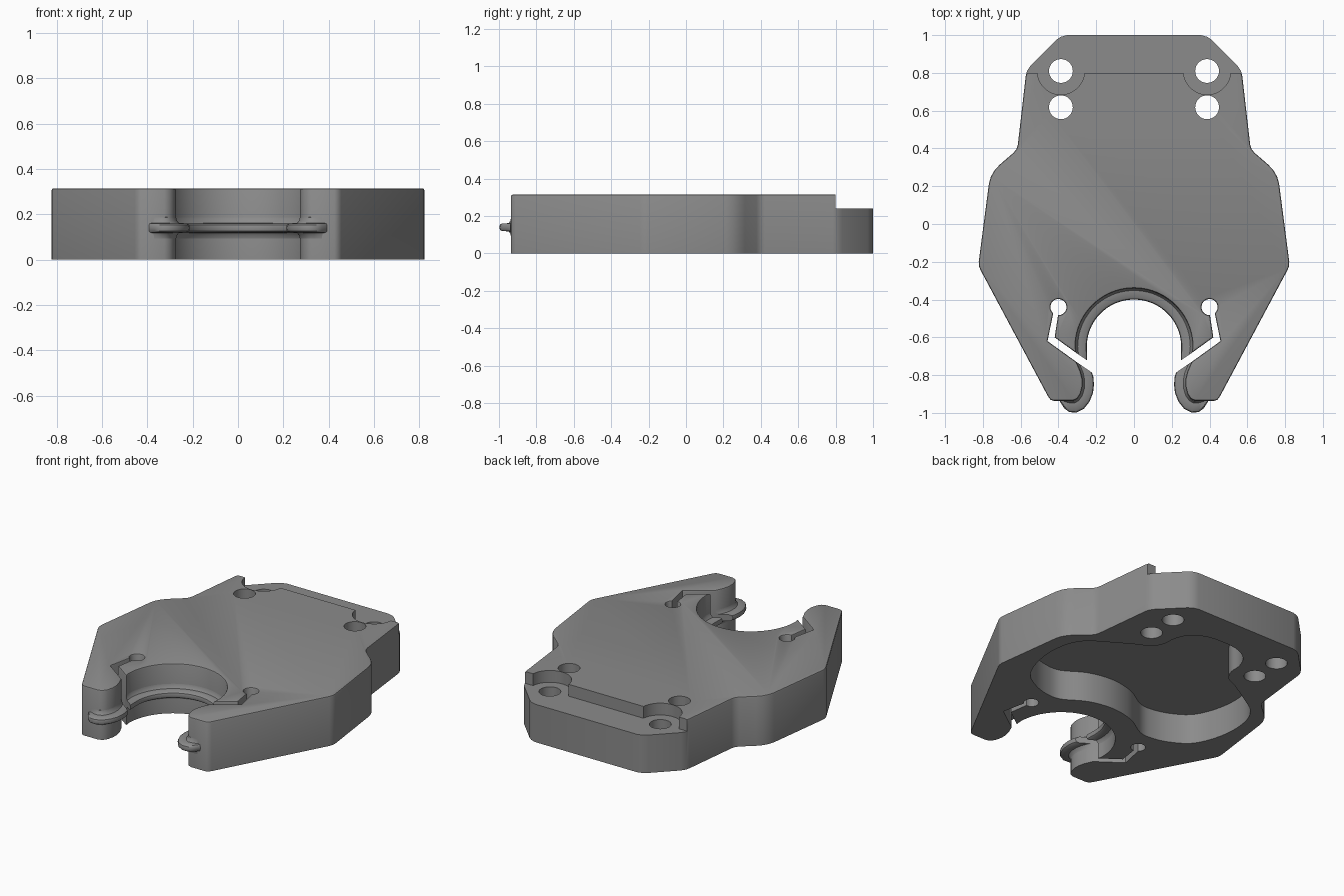
import bpy, bmesh, math
from mathutils import Vector

if "Cube" in bpy.data.objects:
    bpy.data.objects.remove(bpy.data.objects["Cube"])

H = 0.315          # body height
STEP = 0.24        # height of the rear ledge

grey = bpy.data.materials.new("plain grey")
grey.diffuse_color = (0.26, 0.26, 0.26, 1)
grey.use_nodes = True
grey.node_tree.nodes["Principled BSDF"].inputs["Base Color"].default_value = grey.diffuse_color


def arc(cx, cy, r, a0, a1, n):
    """Points along an arc, angles in degrees."""
    return [(cx + r * math.cos(math.radians(a0 + (a1 - a0) * i / n)),
             cy + r * math.sin(math.radians(a0 + (a1 - a0) * i / n))) for i in range(n + 1)]


def mirrored(half):
    """Close a half outline that starts and ends on x = 0."""
    return half + [(-x, y) for x, y in reversed(half[1:-1])]


def smooth(pts, n=4):
    """Closed Catmull-Rom curve through the points."""
    out, m = [], len(pts)
    P = [Vector(p) for p in pts]
    for i in range(m):
        a, b, c, d = P[i - 1], P[i], P[(i + 1) % m], P[(i + 2) % m]
        for k in range(n):
            t = k / n
            out.append(tuple(0.5 * (2 * b + (c - a) * t + (2 * a - 5 * b + 4 * c - d) * t * t
                                    + (3 * b - a - 3 * c + d) * t ** 3)))
    return out


def make_object(name, bm):
    bmesh.ops.recalc_face_normals(bm, faces=bm.faces)
    me = bpy.data.meshes.new(name)
    bm.to_mesh(me)
    bm.free()
    me.materials.append(grey)
    ob = bpy.data.objects.new(name, me)
    bpy.context.collection.objects.link(ob)
    return ob


def prism(name, pts, z0, z1, bevel=0):
    bm = bmesh.new()
    bottom = bm.faces.new([bm.verts.new((x, y, z0)) for x, y in pts])
    ext = bmesh.ops.extrude_face_region(bm, geom=[bottom], use_keep_orig=True)["geom"]
    top = [g for g in ext if isinstance(g, bmesh.types.BMVert)]
    for v in top:
        v.co.z = z1
    if bevel:
        rim = [e for e in bm.edges if all(abs(v.co.z - z1) < 1e-5 for v in e.verts)]
        bmesh.ops.bevel(bm, geom=rim, offset=bevel, segments=2, profile=0.5, affect='EDGES')
    return make_object(name, bm)


def cut(target, cutter):
    cutter.hide_render = True
    bpy.context.view_layer.objects.active = target
    mod = target.modifiers.new("cut", 'BOOLEAN')
    mod.operation, mod.solver, mod.object = 'DIFFERENCE', 'EXACT', cutter
    bpy.ops.object.modifier_apply(modifier=mod.name)
    bpy.data.objects.remove(cutter)


def shade(ob):
    bpy.ops.object.select_all(action='DESELECT')
    ob.select_set(True)
    bpy.context.view_layer.objects.active = ob
    bpy.ops.object.shade_smooth_by_angle(angle=math.radians(35))


# Body outline: round mouth, spring slot with relief hole, finger, outer flank, back
half = arc(0, -0.65, 0.31, 90, 0, 20) + [(0.305, -0.683), (0.42, -0.60), (0.402, -0.482)]
half += arc(0.40, -0.44, 0.043, 250, -50, 16)
half += [(0.458, -0.62), (0.305, -0.73), (0.283, -0.78), (0.273, -0.82), (0.273, -0.86),
         (0.283, -0.90), (0.30, -0.925), (0.325, -0.936),
         (0.425, -0.936), (0.442, -0.93), (0.455, -0.913), (0.812, -0.245), (0.82, -0.225),
         (0.822, -0.20), (0.768, 0.215), (0.758, 0.25), (0.738, 0.285), (0.71, 0.315),
         (0.638, 0.377), (0.622, 0.397), (0.615, 0.42), (0.573, 0.785), (0.566, 0.81),
         (0.55, 0.835), (0.415, 0.972), (0.39, 0.99), (0.355, 1.0), (0, 1.0)]
body = prism("body", mirrored(half), 0, H, 0.01)

# Rear ledge with round seats around the back screw holes
cut(body, prism("ledge_cutter", [(-1, 0.8), (1, 0.8), (1, 1.1), (-1, 1.1)], STEP, 0.5))
for s in (-1, 1):
    x = s * 0.387
    cut(body, prism("seat_cutter", arc(x, 0.81, 0.125, 0, 352.5, 47), STEP, 0.5))
    for y in (0.81, 0.618):
        cut(body, prism("hole_cutter", arc(x, y, 0.063, 0, 348.75, 31), -0.1, 0.5))

# Hollow in the underside, curving around the screw bosses and the mouth
pocket = [(0, 0.80), (0.12, 0.785), (0.205, 0.73), (0.243, 0.65), (0.25, 0.57), (0.29, 0.50),
          (0.37, 0.46), (0.52, 0.37), (0.62, 0.30), (0.675, 0.20), (0.69, 0.05), (0.66, -0.10),
          (0.60, -0.21), (0.50, -0.275), (0.40, -0.305), (0.30, -0.30), (0.16, -0.22), (0, -0.19)]
cut(body, prism("pocket_cutter", smooth(mirrored(pocket)), -0.1, 0.19))
shade(body)

# Rib cross-section: (share of the way from wall to tip, height)
SECTION = [(-0.3, 0.09), (0, 0.093), (0.06, 0.107), (0.2, 0.118), (0.8, 0.12), (0.94, 0.126),
           (1, 0.14), (0.94, 0.154), (0.8, 0.16), (0.2, 0.162), (0.06, 0.173), (0, 0.187),
           (-0.3, 0.19)]


def rib(name, wall, tip):
    bm = bmesh.new()
    rings = [[bm.verts.new((w[0] + (t[0] - w[0]) * k, w[1] + (t[1] - w[1]) * k, z))
              for k, z in SECTION] for w, t in zip(wall, tip)]
    n = len(SECTION)
    for a, b in zip(rings, rings[1:]):
        for i in range(n):
            j = (i + 1) % n
            bm.faces.new((a[i], a[j], b[j], b[i]))
    bm.faces.new(rings[0])
    bm.faces.new(rings[-1])
    shade(make_object(name, bm))


# Rib around the mouth
rib("mouth_rib",
    [(0.305, -0.683)] + arc(0, -0.65, 0.31, 0, 180, 40) + [(-0.305, -0.683)],
    [(0.248, -0.722)] + arc(0, -0.65, 0.25, 0, 180, 40) + [(-0.248, -0.722)])

# Rib wrapped around each finger tip
wall = [(0.305, -0.73), (0.283, -0.78), (0.273, -0.82), (0.273, -0.86), (0.283, -0.90),
        (0.30, -0.925), (0.318, -0.936), (0.335, -0.936), (0.352, -0.936), (0.37, -0.936)]
tip = [(0.222, -0.787), (0.215, -0.81), (0.212, -0.85), (0.217, -0.895), (0.235, -0.94),
       (0.265, -0.978), (0.305, -0.998), (0.342, -0.996), (0.37, -0.975), (0.393, -0.938)]
for s, side in ((1, "right"), (-1, "left")):
    rib(side + "_finger_rib", [(s * x, y) for x, y in wall], [(s * x, y) for x, y in tip])
